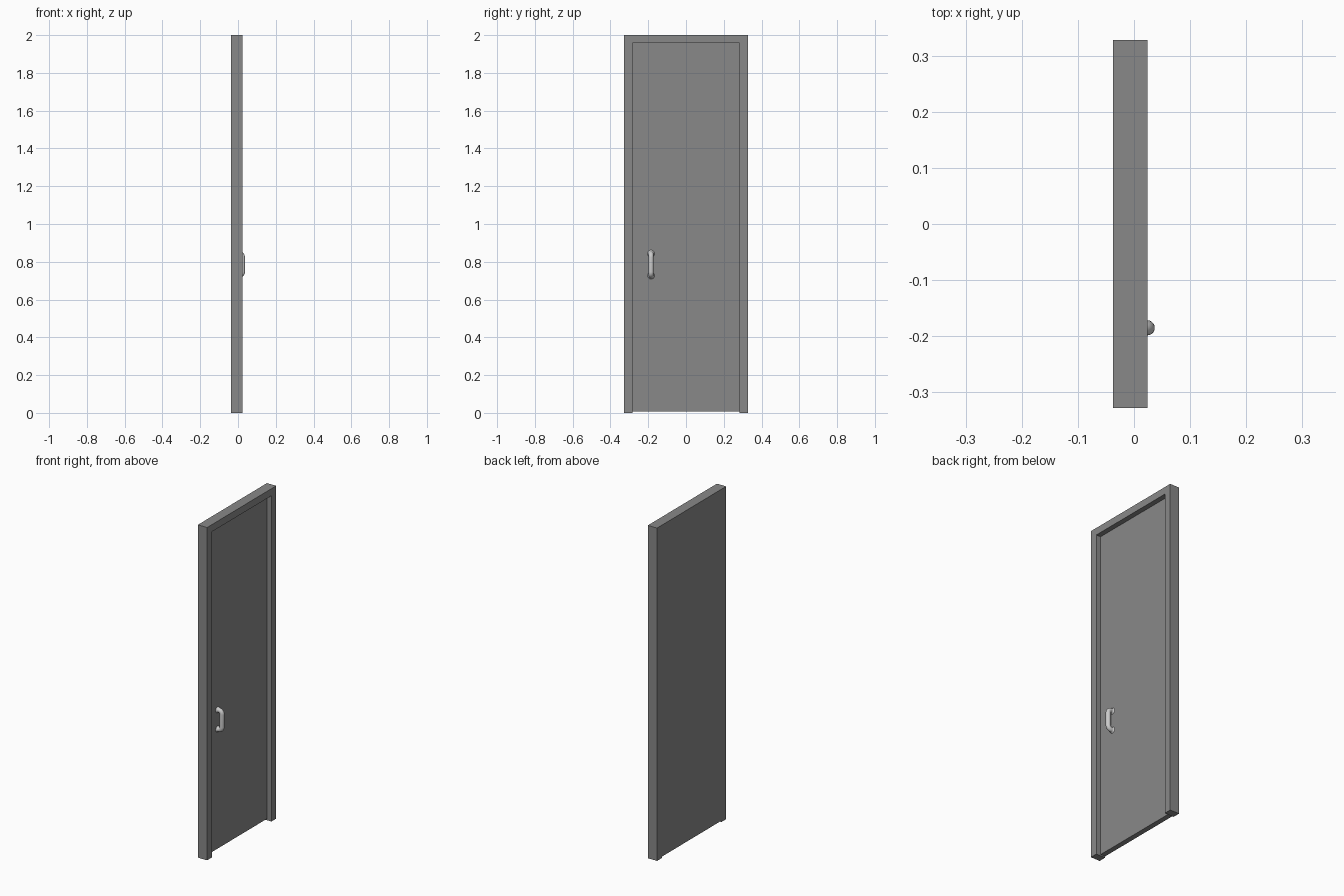
import bpy, bmesh
from math import sin, cos, pi, radians

if "Cube" in bpy.data.objects:
    bpy.data.objects.remove(bpy.data.objects["Cube"])

BACK, FRONT, FACE = -0.037, 0.024, -0.006   # x of back, frame front, door face
HW, IW, TOP, INNER = 0.328, 0.283, 2.0, 1.957

dark = bpy.data.materials.new("dark_grey")
dark.diffuse_color = (0.25, 0.25, 0.25, 1)
dark.use_nodes = True
dark.node_tree.nodes["Principled BSDF"].inputs["Base Color"].default_value = dark.diffuse_color


def extrude_profile(name, profile, x0, x1):
    """Extrude a (y, z) outline along x."""
    bm = bmesh.new()
    face = bm.faces.new([bm.verts.new((x0, y, z)) for y, z in profile])
    new = bmesh.ops.extrude_face_region(bm, geom=[face])["geom"]
    bmesh.ops.translate(bm, vec=(x1 - x0, 0, 0),
                        verts=[v for v in new if isinstance(v, bmesh.types.BMVert)])
    bmesh.ops.recalc_face_normals(bm, faces=bm.faces)
    mesh = bpy.data.meshes.new(name)
    bm.to_mesh(mesh)
    bm.free()
    mesh.materials.append(dark)
    ob = bpy.data.objects.new(name, mesh)
    bpy.context.collection.objects.link(ob)
    return ob


# Frame: two jambs and a lintel in one outline
extrude_profile("door_frame", [(-HW, 0), (-IW, 0), (-IW, INNER), (IW, INNER),
                               (IW, 0), (HW, 0), (HW, TOP), (-HW, TOP)], BACK, FRONT)

# Door leaf, flush with the back and recessed at the front
extrude_profile("door_panel", [(-IW, 0.008), (IW, 0.008), (IW, INNER), (-IW, INNER)],
                BACK, FACE)

# Handle: bent pull with flared feet, (x, z, radius) for the lower half
MID, BAR_X, R = 0.785, 0.0235, 0.0135
half = []
for i in range(6):                       # flared foot
    t = i / 5
    half.append((FACE - 0.002 + 0.012 * t, 0.727, R + 0.0075 * (1 - t) ** 2))
for i in range(1, 9):                    # bend into the grip
    a = i / 8 * pi / 2
    half.append((0.004 + (BAR_X - 0.004) * sin(a), 0.747 - 0.020 * cos(a), R))
path = half + [(x, 2 * MID - z, r) for x, z, r in reversed(half)]

curve = bpy.data.curves.new("handle", "CURVE")
curve.dimensions = "3D"
curve.bevel_depth = 1.0
curve.bevel_resolution = 8
curve.use_fill_caps = True
spline = curve.splines.new("POLY")
spline.points.add(len(path) - 1)
for p, (x, z, r) in zip(spline.points, path):
    p.co = (x, -0.185, z, 1)
    p.radius = r
handle = bpy.data.objects.new("handle", curve)
bpy.context.collection.objects.link(handle)
bpy.context.view_layer.objects.active = handle
handle.select_set(True)
bpy.ops.object.convert(target="MESH")
bpy.ops.object.shade_smooth_by_angle(angle=radians(60))
